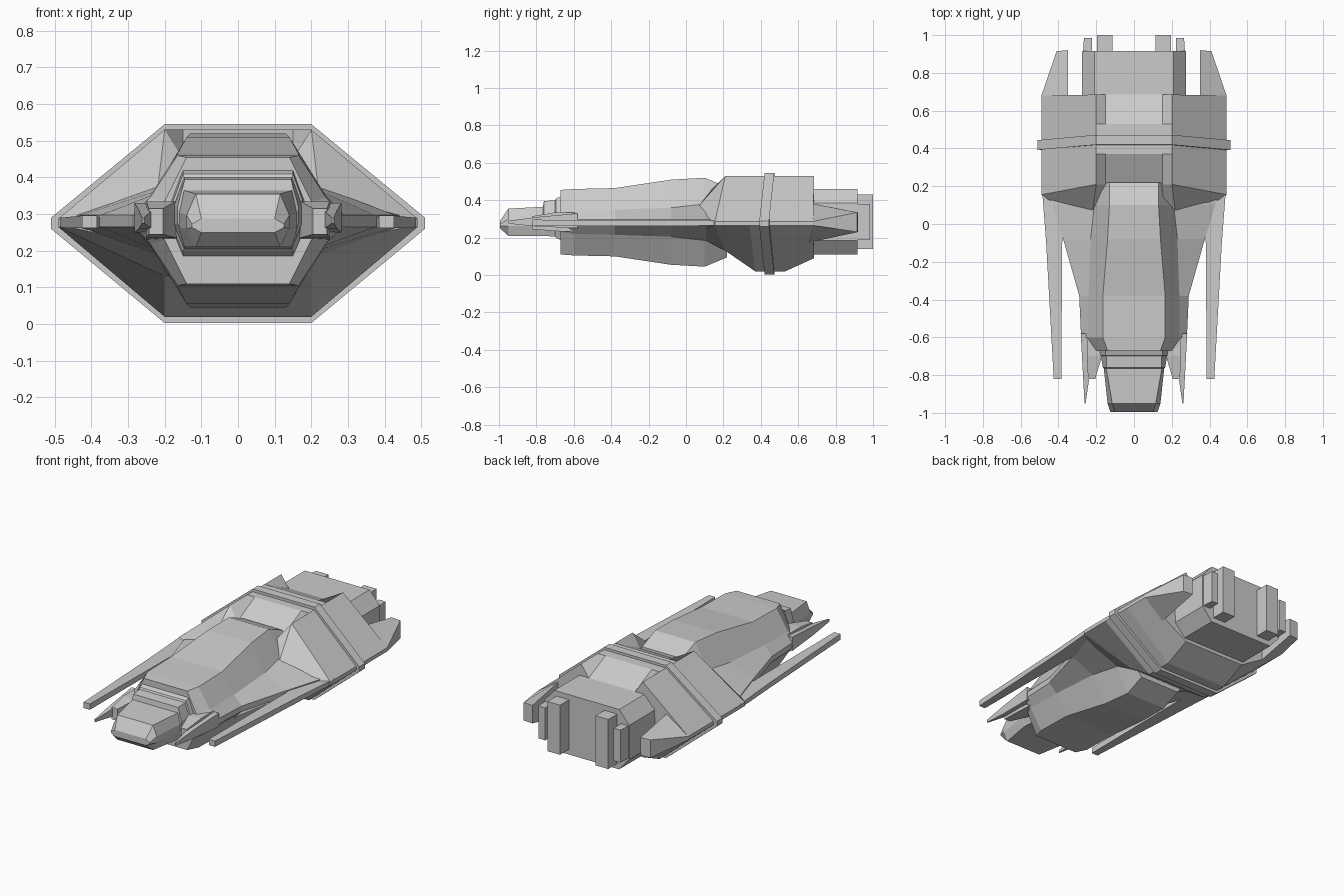
import bpy, bmesh

def loft(name, rings, mode="half"):
    """Skin rings of (x, y, z). half: mirror each ring over x=0; pair: build both sides."""
    bm = bmesh.new()
    for side in ((1, -1) if mode == "pair" else (1,)):
        loops = []
        for ring in rings:
            pts = [(side * x, y, z) for x, y, z in ring]
            if mode == "half":
                pts += [(-x, y, z) for x, y, z in reversed(ring)]
            loops.append([bm.verts.new(p) for p in pts])
        n = len(loops[0])
        for a, b in zip(loops, loops[1:]):
            for i in range(n):
                j = (i + 1) % n
                bm.faces.new((a[i], a[j], b[j], b[i]))
        bm.faces.new(loops[0])
        bm.faces.new(loops[-1])
    bmesh.ops.recalc_face_normals(bm, faces=bm.faces)
    me = bpy.data.meshes.new(name)
    bm.to_mesh(me)
    bm.free()
    ob = bpy.data.objects.new(name, me)
    bpy.context.collection.objects.link(ob)
    return ob

def rect(y, x0, x1, z0, z1):
    return [(x0, y, z0), (x1, y, z0), (x1, y, z1), (x0, y, z1)]

def pair(name, *rects):
    return loft(name, [rect(*r) for r in rects], "pair")

# Main hull: wide hexagonal section with sunken top slopes front and rear
def hull_ring(y, y_tip, z_mid, z_bot):
    return [(.15, y, z_mid), (.2, y, .53), (.49, y_tip, .287),
            (.49, y_tip, .265), (.2, y, z_bot), (.15, y, z_bot)]

loft("main_hull", [
    [(.13, .1, .42), (.22, .06, .36), (.46, .13, .287),
     (.46, .13, .265), (.22, .06, .21), (.13, .1, .14)],
    hull_ring(.21, .155, .45, .13),
    hull_ring(.37, .34, .53, .02),
    hull_ring(.53, .53, .53, .02),
    hull_ring(.685, .68, .46, .09)])

# Raised band around the hull
loft("hull_band", [[(.2, y, .545), (.51, y - .028, .29), (.51, y - .028, .26), (.2, y, .003)]
                   for y in (.42, .472)])

# Forward fuselage flaring into the hull: y, top half width, top z, shoulder x, z, edge x
fuselage = [(.22, .13, .47, .20, .38, .47), (.1, .13, .52, .21, .38, .43),
            (-.08, .14, .51, .23, .36, .375), (-.38, .165, .465, .24, .35, .29),
            (-.60, .165, .46, .24, .345, .28), (-.67, .14, .455, .20, .335, .23)]
loft("fuselage", [[(tw, y, zt), (sw, y, sz), (mw, y, .297),
                   (mw, y, .265), (sw, y, .565 - sz), (tw, y, .565 - zt)]
                  for y, tw, zt, sw, sz, mw in fuselage])

# Stepped cockpit nose: y, top half width, mid half width, top z, bottom z
nose = [(-.64, .15, .19, .43, .17), (-.695, .15, .18, .41, .20), (-.70, .147, .175, .40, .205),
        (-.76, .145, .165, .395, .21), (-.765, .147, .16, .365, .21),
        (-.95, .115, .14, .355, .21), (-.995, .10, .125, .288, .25)]
loft("cockpit_nose", [[(tw, y, zt), (mw, y, .6 * zt + .4 * zb),
                       (mw, y, .35 * zt + .65 * zb), (tw, y, zb)]
                      for y, tw, mw, zt, zb in nose])

# Pods and pointed tines beside the nose
pair("nose_pod", (-.58, .15, .25, .23, .335), (-.70, .17, .25, .235, .335),
     (-.82, .205, .243, .245, .315))
pair("nose_tine", (-.58, .2, .282, .25, .33), (-.8, .235, .27, .26, .31),
     (-.95, .256, .262, .275, .29))

# Long outer prongs
pair("outer_prong", (.2, .36, .488, .265, .29), (-.1, .38, .465, .262, .292),
     (-.82, .385, .425, .262, .296))

# Rear side fins
loft("rear_fin", [
    [(.35, .66, .385), (.49, .68, .287), (.49, .68, .265), (.35, .66, .175)],
    [(.35, .92, .335), (.41, .915, .335), (.41, .915, .23), (.35, .92, .23)]], "pair")

# Engine block and thruster slabs
loft("engine_block", [[(.21, y, .46), (.275, y, .385), (.275, y, .185), (.21, y, .11)]
                      for y in (.66, .917)])
pair("thruster_slab", (.9, .115, .197, .14, .43), (1.0, .115, .197, .14, .43))
pair("side_thruster", (.9, .222, .27, .19, .38), (.985, .222, .265, .19, .38))
